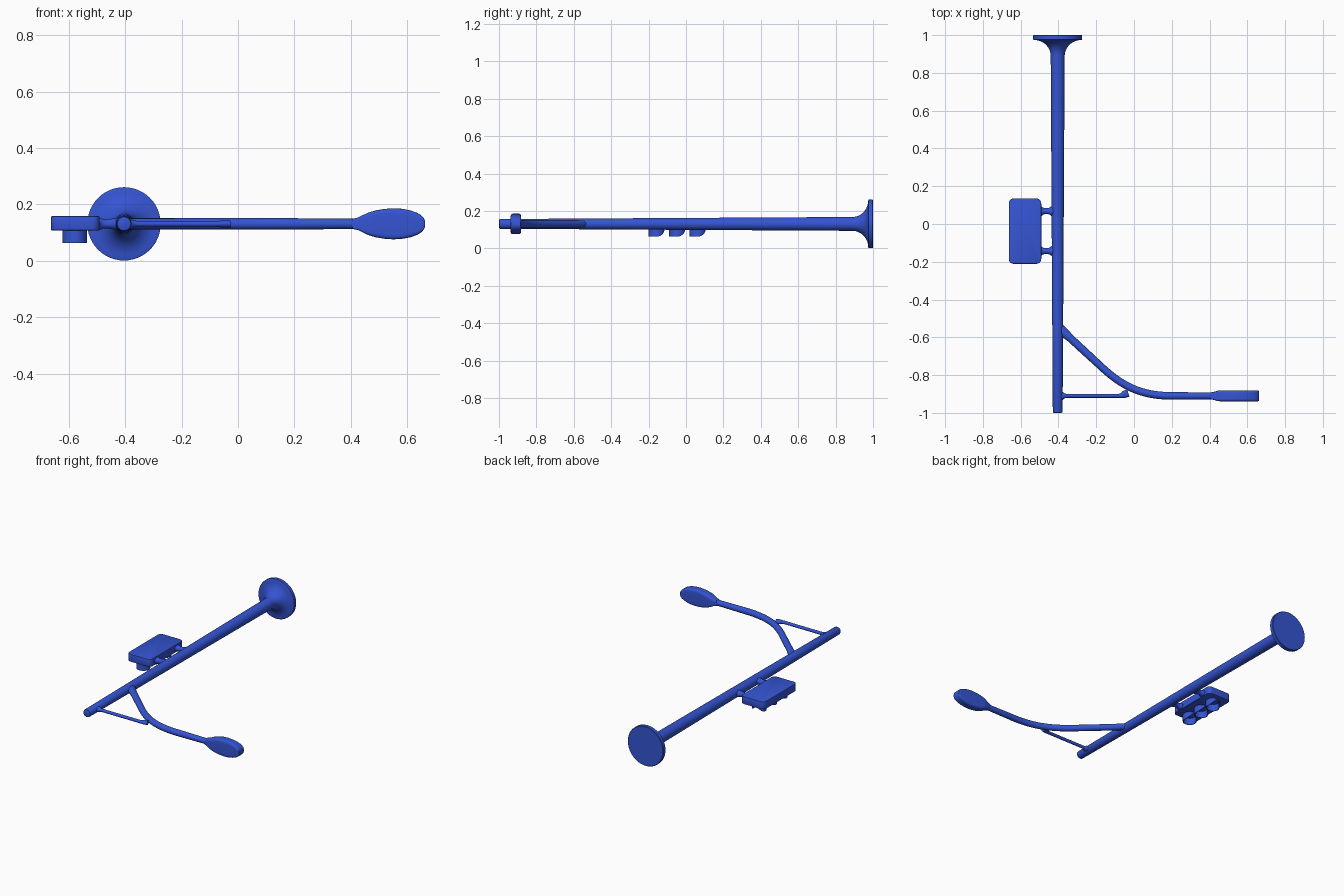
import bpy, bmesh, math
from mathutils import Vector
from mathutils.geometry import interpolate_bezier

if "Cube" in bpy.data.objects:
    bpy.data.objects.remove(bpy.data.objects["Cube"])

Z = 0.131            # height of the pole axis
PX = -0.404          # x of the pole axis
blue = bpy.data.materials.new("blue_paint")
blue.diffuse_color = (0.035, 0.09, 0.65, 1)
blue.use_nodes = True
blue.node_tree.nodes["Principled BSDF"].inputs["Base Color"].default_value = blue.diffuse_color


def finish(name, bm, angle=35):
    bmesh.ops.recalc_face_normals(bm, faces=bm.faces)
    me = bpy.data.meshes.new(name)
    bm.to_mesh(me)
    bm.free()
    ob = bpy.data.objects.new(name, me)
    bpy.context.collection.objects.link(ob)
    me.materials.append(blue)
    bpy.ops.object.select_all(action='DESELECT')
    ob.select_set(True)
    bpy.context.view_layer.objects.active = ob
    bpy.ops.object.shade_smooth_by_angle(angle=math.radians(angle))
    return ob


def loft(name, sections, n=2, segs=40):
    """Sections (x, y, half width, half height) along a flat path; n = squareness."""
    bm = bmesh.new()
    rings = []
    pts = [Vector(s[:2]) for s in sections]
    for i, (x, y, w, h) in enumerate(sections):
        t = (pts[min(i + 1, len(pts) - 1)] - pts[max(i - 1, 0)]).normalized()
        side = Vector((-t.y, t.x))
        ring = []
        for k in range(segs):
            a = math.tau * k / segs
            c, s = math.cos(a), math.sin(a)
            u = w * math.copysign(abs(c) ** (2 / n), c)
            v = h * math.copysign(abs(s) ** (2 / n), s)
            ring.append(bm.verts.new((x + side.x * u, y + side.y * u, Z + v)))
        rings.append(ring)
    for r, q in zip(rings, rings[1:]):
        for k in range(segs):
            j = (k + 1) % segs
            bm.faces.new((r[k], r[j], q[j], q[k]))
    bm.faces.new(rings[0])
    bm.faces.new(rings[-1])
    return finish(name, bm)


# Tapered pole with a concave flared foot and a flat base disc
pole = [(-1.0, 0.020), (-0.998, 0.024), (-0.993, 0.026), (-0.5, 0.029), (0.89, 0.037)]
for i in range(1, 10):
    a = math.pi / 2 * i / 9
    pole.append((0.89 + 0.084 * math.sin(a), 0.037 + 0.088 * (1 - math.cos(a))))
pole += [(0.976, 0.130), (0.997, 0.130), (1.0, 0.127)]
loft("pole", [(PX, y, r, r) for y, r in pole], segs=48)

# Curved lamp arm
arm = [(-0.40, -0.548, 0.026, 0.020), (-0.37, -0.575, 0.026, 0.020), (-0.34, -0.602, 0.021, 0.020)]
curve = interpolate_bezier((-0.19, -0.74, 0), (-0.08, -0.845, 0), (0.02, -0.91, 0), (0.2, -0.91, 0), 18)
arm += [(p.x, p.y, 0.020, 0.020) for p in curve]
arm += [(0.43, -0.91, 0.018, 0.018)]
loft("lamp_arm", arm, segs=32)

# Thin brace, flared at both ends
loft("arm_brace", [(-0.39, -0.91, 0.028, 0.018), (-0.377, -0.91, 0.021, 0.016),
                   (-0.367, -0.91, 0.013, 0.012), (-0.355, -0.91, 0.010, 0.010),
                   (-0.085, -0.91, 0.010, 0.010), (-0.065, -0.908, 0.013, 0.011),
                   (-0.055, -0.903, 0.019, 0.013), (-0.03, -0.895, 0.020, 0.014)], segs=24)

# Lamp head: flat paddle seen from the front
head = [(0.405, 0.018, 0.018), (0.425, 0.022, 0.022), (0.445, 0.028, 0.032), (0.465, 0.029, 0.041),
        (0.49, 0.029, 0.048), (0.52, 0.029, 0.053), (0.55, 0.029, 0.055), (0.58, 0.029, 0.0535),
        (0.61, 0.029, 0.048), (0.635, 0.029, 0.039), (0.65, 0.029, 0.030), (0.659, 0.028, 0.020),
        (0.663, 0.025, 0.010)]
loft("lamp_head", [(x, -0.91, w, h) for x, w, h in head], n=6, segs=48)

# Signal housing: box with rounded corners
BX, BY, HX, HY, CR = -0.577, -0.038, 0.086, 0.173, 0.026
bm = bmesh.new()
outline = []
for q, (sx, sy) in enumerate([(1, 1), (-1, 1), (-1, -1), (1, -1)]):
    for i in range(7):
        a = math.pi / 2 * (q + i / 6)
        outline.append(bm.verts.new((BX + sx * (HX - CR) + CR * math.cos(a),
                                     BY + sy * (HY - CR) + CR * math.sin(a), 0.108)))
face = bm.faces.new(outline)
ext = bmesh.ops.extrude_face_region(bm, geom=[face])
top = [v for v in ext["geom"] if isinstance(v, bmesh.types.BMVert)]
bmesh.ops.translate(bm, verts=top, vec=(0, 0, 0.05))
rim = [e for e in bm.edges if abs(e.verts[0].co.z - e.verts[1].co.z) < 1e-5]
bmesh.ops.bevel(bm, geom=rim, offset=0.003, segments=2, affect='EDGES', profile=0.5)
finish("signal_housing", bm)

# Housing brackets, flared where they meet pole and box
for i, y in enumerate((0.068, -0.143)):
    prof = [(-0.50, 0.026), (-0.489, 0.025), (-0.483, 0.019), (-0.474, 0.016),
            (-0.455, 0.016), (-0.446, 0.019), (-0.439, 0.025), (-0.425, 0.026)]
    loft(f"housing_bracket_{i + 1}", [(x, y, r, min(r, 0.020)) for x, r in prof], segs=24)


# Signal hoods (cut-away tubes) and lenses on the underside
def hood(name, cx, cy, r=0.043, wall=0.005, depth=0.043, segs=40):
    bm = bmesh.new()
    cols = []
    for k in range(segs):
        a = math.tau * k / segs
        c, s = math.cos(a), math.sin(a)
        d = depth * math.sqrt(max(0, 1 - max(0, s) ** 2)) + 0.002
        cols.append([bm.verts.new((cx + rr * c, cy + rr * s, z))
                     for rr, z in ((r, 0.112), (r, 0.108 - d), (r - wall, 0.108 - d), (r - wall, 0.112))])
    for k in range(segs):
        p, q = cols[k], cols[(k + 1) % segs]
        for j in range(4):
            m = (j + 1) % 4
            bm.faces.new((p[j], q[j], q[m], p[m]))
    finish(name, bm)


for i, y in enumerate((-0.157, -0.047, 0.063)):
    hood(f"signal_hood_{i + 1}", -0.579, y)
    bm = bmesh.new()
    bmesh.ops.create_uvsphere(bm, u_segments=32, v_segments=12, radius=1)
    for v in bm.verts:
        v.co = Vector((-0.579 + v.co.x * 0.036, y + v.co.y * 0.036, 0.109 + v.co.z * 0.006))
    finish(f"signal_lens_{i + 1}", bm, 60)
